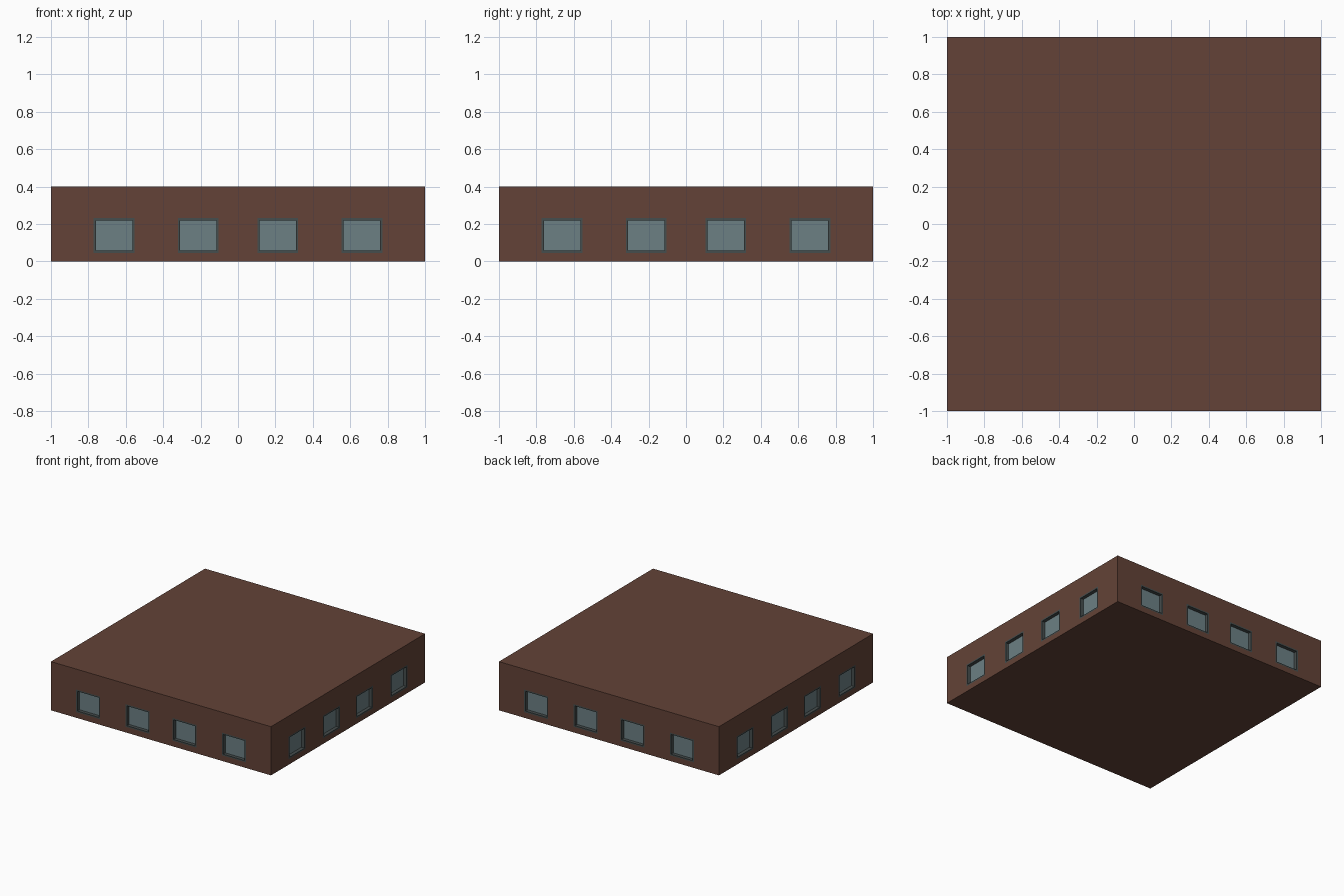
import bpy, bmesh
from math import pi
from mathutils import Matrix, Vector

if "Cube" in bpy.data.objects:
    bpy.data.objects.remove(bpy.data.objects["Cube"])

XS = (-0.6625, -0.2125, 0.2125, 0.6625)   # window centres along each wall
ZC, W, H, B = 0.139, 0.195, 0.162, 0.012  # centre height, pane size, frame width
DEPTH = 0.03


def mat(name, r, g, b):
    m = bpy.data.materials.new(name)
    m.diffuse_color = (r, g, b, 1)
    m.use_nodes = True
    m.node_tree.nodes["Principled BSDF"].inputs["Base Color"].default_value = m.diffuse_color
    return m


def make(name, bm, m=None):
    bmesh.ops.recalc_face_normals(bm, faces=bm.faces)
    me = bpy.data.meshes.new(name)
    bm.to_mesh(me)
    bm.free()
    ob = bpy.data.objects.new(name, me)
    bpy.context.collection.objects.link(ob)
    if m:
        me.materials.append(m)
    return ob


def box(bm, lo, hi, rot=Matrix()):
    lo, hi = Vector(lo), Vector(hi)
    bmesh.ops.create_cube(bm, size=1, matrix=rot @ Matrix.Translation((lo + hi) / 2)
                          @ Matrix.Diagonal((*(hi - lo), 1)))


brick = mat("brick", 0.125, 0.055, 0.038)
frame_mat = mat("frame", 0.06, 0.075, 0.075)
glass_mat = mat("glass", 0.15, 0.215, 0.23)

cut, frames, panes = bmesh.new(), bmesh.new(), bmesh.new()
for k in range(4):
    rot = Matrix.Rotation(k * pi / 2, 4, 'Z')
    for x in XS:
        a, b = x - W / 2, x + W / 2
        c, d = ZC - H / 2, ZC + H / 2
        # recess in the wall
        box(cut, (a - B, -1.1, c - B), (b + B, -1 + DEPTH, d + B), rot)
        # flush frame: two stiles, two rails
        for x0, x1, z0, z1 in ((a - B, a, c - B, d + B), (b, b + B, c - B, d + B),
                               (a, b, c - B, c), (a, b, d, d + B)):
            box(frames, (x0, -1, z0), (x1, -1 + DEPTH, z1), rot)
        # recessed pane
        vs = [panes.verts.new(rot @ Vector((px, -1 + DEPTH - 0.002, pz)))
              for px, pz in ((a, c), (b, c), (b, d), (a, d))]
        panes.faces.new(vs)

body_bm = bmesh.new()
box(body_bm, (-1, -1, 0), (1, 1, 0.4))
body = make("building_body", body_bm, brick)
cutter = make("window_cutter", cut)
make("window_frames", frames, frame_mat)
glass = make("window_panes", panes, glass_mat)
# panes face outwards
for p in glass.data.polygons:
    if p.normal.dot(Vector((p.center.x, p.center.y, 0))) < 0:
        p.flip()

mod = body.modifiers.new("window_openings", 'BOOLEAN')
mod.operation = 'DIFFERENCE'
mod.object = cutter
mod.solver = 'EXACT'
cutter.hide_render = True
cutter.hide_set(True)
